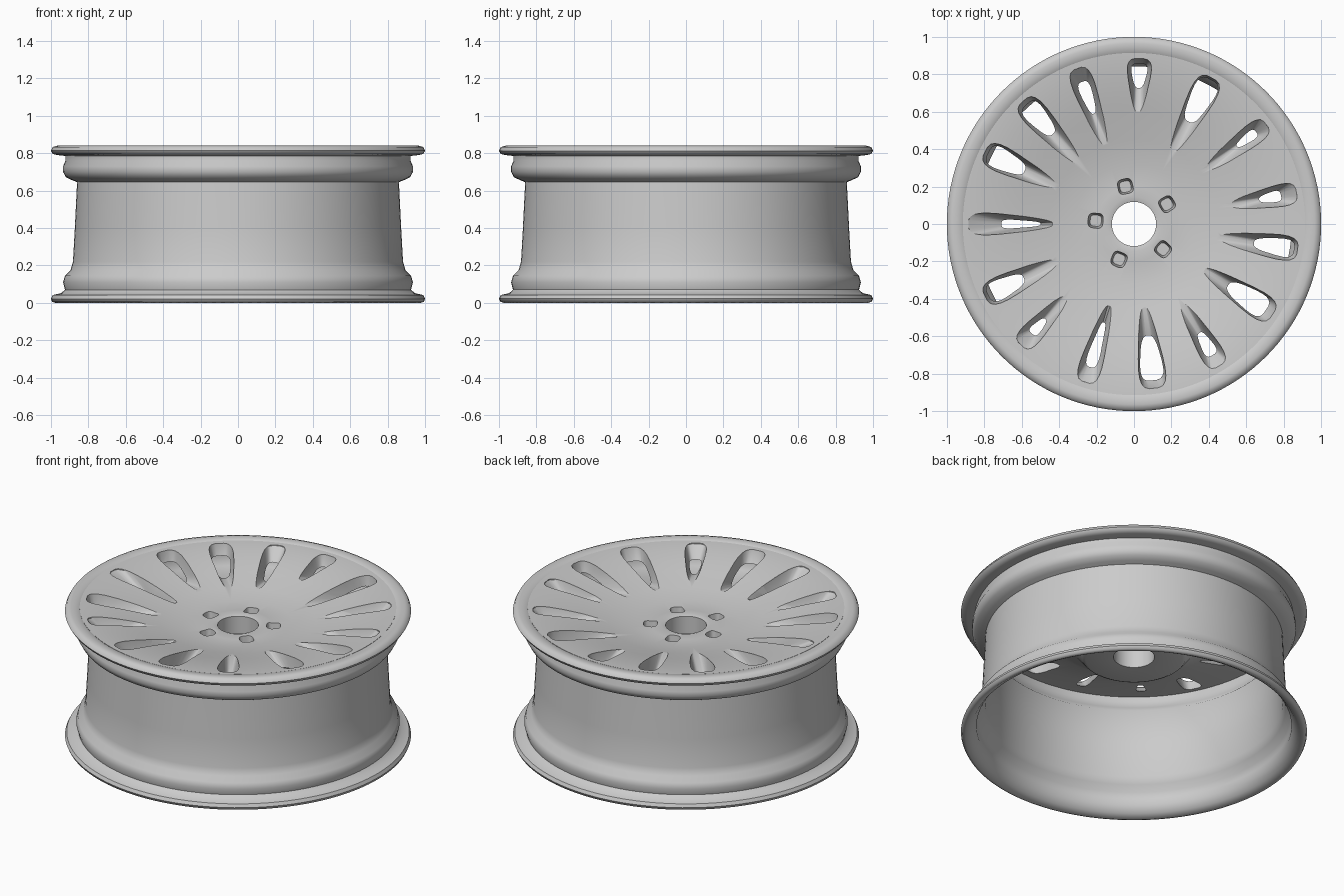
import bpy, bmesh, math
from math import cos, sin, radians, pi

cube = bpy.data.objects.get("Cube")
if cube:
    bpy.data.objects.remove(cube, do_unlink=True)

grey = bpy.data.materials.new("alloy grey")
grey.use_nodes = True
COLOUR = (0.6, 0.6, 0.6, 1)
grey.diffuse_color = COLOUR
grey.node_tree.nodes["Principled BSDF"].inputs["Base Color"].default_value = COLOUR
SEGMENTS = 128


def make_object(name, bm):
    bmesh.ops.recalc_face_normals(bm, faces=bm.faces)
    mesh = bpy.data.meshes.new(name)
    bm.to_mesh(mesh)
    bm.free()
    obj = bpy.data.objects.new(name, mesh)
    bpy.context.collection.objects.link(obj)
    return obj


def bridge(bm, a, b):
    for i in range(len(a)):
        j = (i + 1) % len(a)
        bm.faces.new((a[i], a[j], b[j], b[i]))


def lathe(name, profile):
    """Turn a closed (radius, height) outline around the z axis."""
    bm = bmesh.new()
    turns = [2 * pi * i / SEGMENTS for i in range(SEGMENTS)]
    rings = [[bm.verts.new((r * cos(t), r * sin(t), z)) for t in turns] for r, z in profile]
    for k, ring in enumerate(rings):
        bridge(bm, ring, rings[(k + 1) % len(rings)])
    return make_object(name, bm)


def loft(bm, sections):
    """Closed solid through matching point loops."""
    rings = [[bm.verts.new(p) for p in loop] for loop in sections]
    for a, b in zip(rings, rings[1:]):
        bridge(bm, a, b)
    bm.faces.new(rings[0])
    bm.faces.new(rings[-1])


def finish(obj, angle):
    obj.data.materials.clear()
    obj.data.materials.append(grey)
    bpy.ops.object.select_all(action="DESELECT")
    obj.select_set(True)
    bpy.context.view_layer.objects.active = obj
    bpy.ops.object.shade_smooth_by_angle(angle=radians(angle))


# Barrel: outer wall with both flanges, then the inner wall back down
barrel = lathe("rim_barrel", [
    (.975, 0), (.993, .006), (1, .022), (.99, .042), (.945, .052), (.925, .07),
    (.935, .11), (.925, .145), (.895, .175), (.882, .22), (.872, .4), (.86, .645),
    (.885, .655), (.92, .672), (.935, .7), (.935, .73), (.922, .76), (.922, .785),
    (.965, .79), (.99, .796), (1, .813), (.99, .833), (.965, .84),
    (.92, .836), (.9, .82), (.9, .74), (.88, .69), (.843, .65),
    (.85, .4), (.86, .22), (.875, .175), (.905, .14), (.91, .1), (.91, .06), (.94, .02)])
finish(barrel, 50)

# Dished thin face with a thick hub and central bore
face = lathe("spoke_face", [
    (.118, .52), (.28, .515), (.3, .525), (.36, .6), (.5, .68), (.7, .735), (.88, .77),
    (.912, .775), (.915, .834), (.88, .832), (.8, .823), (.7, .806), (.6, .785),
    (.45, .75), (.32, .728), (.2, .722), (.145, .73), (.118, .722)])


def wedge(angle, r0, r1, w0, w1, height, follow=True):
    """Rounded wedge outline pointing at the hub."""
    loop = []
    for i in range(24):
        t = 2 * pi * (i + .5) / 24
        u = math.copysign(abs(cos(t)) ** .6, cos(t))
        v = math.copysign(abs(sin(t)) ** .6, sin(t))
        f = (1 + u) / 2
        r, w = r0 + (r1 - r0) * f, (w0 + (w1 - w0) * f) * v
        a = radians(angle)
        z = height + (.695 + .15 * r if follow else 0)
        loop.append((r * cos(a) - w * sin(a), r * sin(a) + w * cos(a), z))
    return loop


# Slots between spokes: angle, pocket start, hole start, hole end, hole half width
slots = [
    (62, .4, .62, .87, .072), (37, .46, .72, .8, .022), (11, .52, .7, .78, .028),
    (-9, .43, .66, .86, .052), (-33, .42, .6, .83, .07), (-59, .48, .7, .8, .035),
    (-83, .42, .6, .83, .07), (-107, .44, .55, .78, .032), (-133, .52, .72, .78, .025),
    (-154, .42, .67, .86, .06), (180, .42, .5, .68, .025), (154, .44, .66, .86, .065),
    (132, .4, .66, .85, .06), (110, .42, .63, .79, .032), (88, .6, .75, .85, .045)]
bm = bmesh.new()
for angle, start, r0, r1, w in slots:
    pocket_w = .062 + .38 * w
    loft(bm, [wedge(angle, r0, r1, w * .5, w, -.3),
              wedge(angle, r0, r1, w * .5, w, -.075),
              wedge(angle, start, .885, .024, pocket_w, 0),
              wedge(angle, start - .01, .89, .026, pocket_w + .005, .1)])

# Five blind bolt recesses around the bore
for k in range(5):
    a = 31 + 72 * k
    loft(bm, [wedge(a, .175, .235, .03, .03, .62, False),
              wedge(a, .16, .255, .05, .045, .8, False)])
cutter = make_object("slot_cutter", bm)
cutter.hide_render = True

cut = face.modifiers.new("slots", "BOOLEAN")
cut.operation = "DIFFERENCE"
cut.solver = "EXACT"
cut.object = cutter
bpy.context.view_layer.objects.active = face
bpy.ops.object.modifier_apply(modifier=cut.name)
bpy.data.objects.remove(cutter, do_unlink=True)
finish(face, 30)
